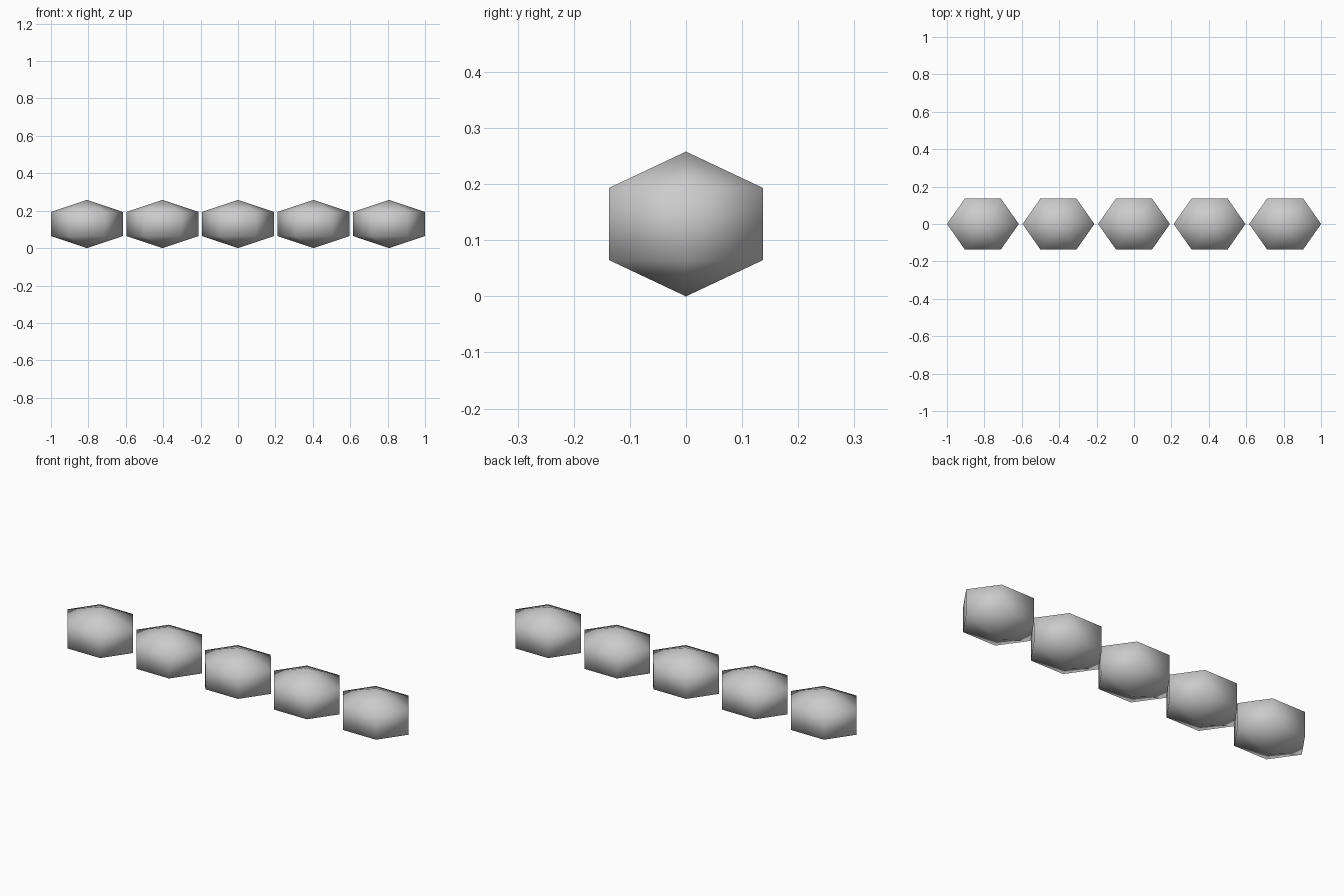
import bpy, bmesh, math
from mathutils import Matrix

if "Cube" in bpy.data.objects:
    bpy.data.objects.remove(bpy.data.objects["Cube"])

RX, RY, RZ = 0.192, 0.158, 0.129   # bead half sizes (ring corner radii, pole height)
COUNT = 5
STEP = 2 * (1 - RX) / (COUNT - 1)


def bead_mesh():
    # Six-sided, three-band sphere, squashed, with corners pointing along x
    bm = bmesh.new()
    bmesh.ops.create_uvsphere(bm, u_segments=6, v_segments=3, radius=1)
    if max(v.co.x for v in bm.verts) < max(v.co.y for v in bm.verts):
        bmesh.ops.rotate(bm, verts=bm.verts, cent=(0, 0, 0),
                         matrix=Matrix.Rotation(math.pi / 2, 3, 'Z'))
    ring = math.sin(math.pi / 3)
    bmesh.ops.scale(bm, verts=bm.verts, vec=(RX / ring, RY / ring, RZ))
    for f in bm.faces:
        f.smooth = True
    mesh = bpy.data.meshes.new("bead")
    bm.to_mesh(mesh)
    bm.free()
    return mesh


# Row of five beads
mesh = bead_mesh()
for i in range(COUNT):
    bead = bpy.data.objects.new(f"bead_{i + 1}", mesh)
    bead.location = (-1 + RX + i * STEP, 0, RZ)
    bpy.context.collection.objects.link(bead)
